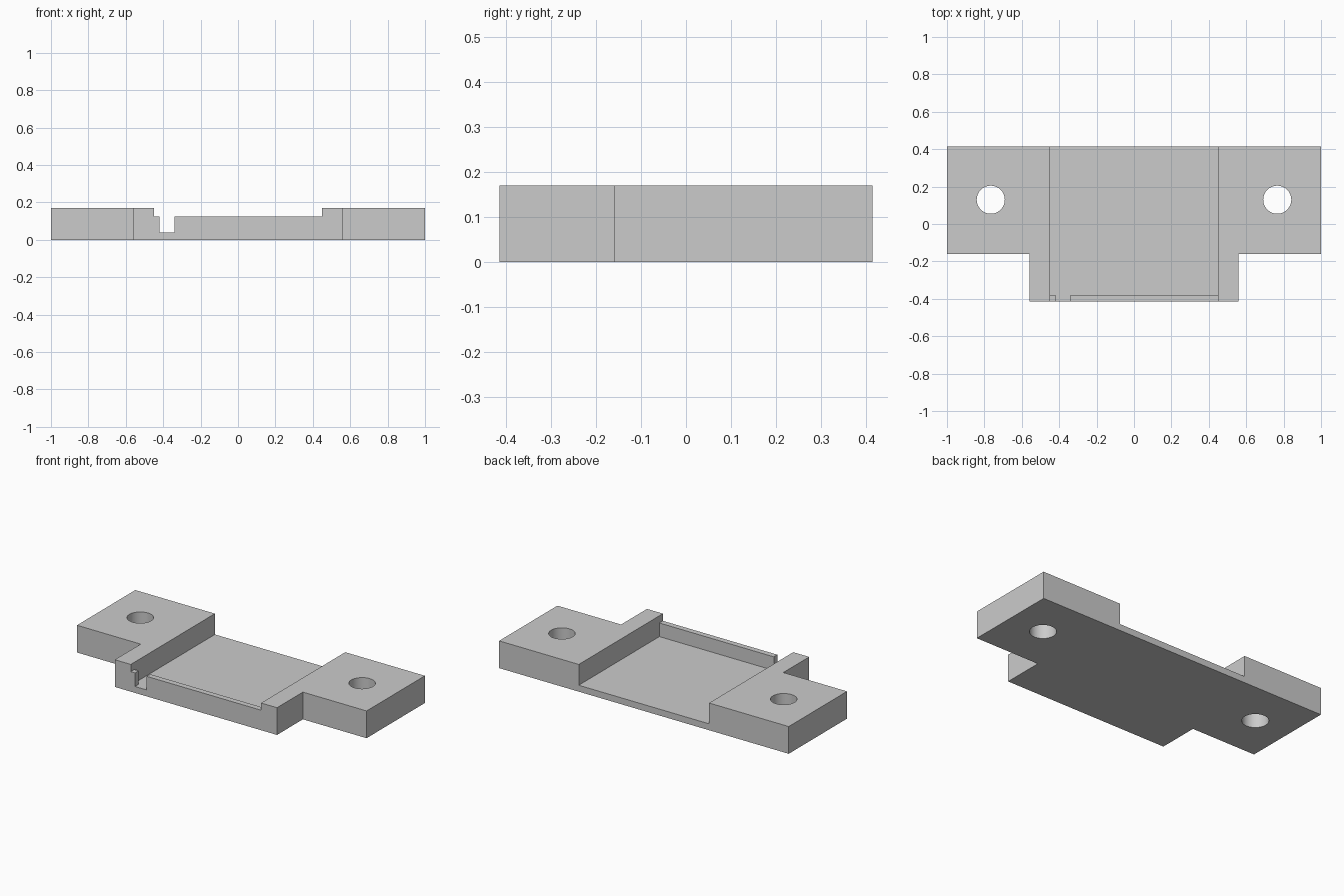
import bpy
import bmesh
import math

cube = bpy.data.objects.get("Cube")
if cube:
    bpy.data.objects.remove(cube, do_unlink=True)

HALF_DEPTH, WING_FRONT = 0.415, -0.16
HEIGHT, FLOOR, LIP_TOP = 0.17, 0.04, 0.125
RAIL, POCKET, LIP_BACK = 0.56, 0.45, -0.38
OUT = 0.6  # cutters overshoot the body to here

grey = bpy.data.materials.new("light grey")
grey.use_nodes = True
colour = (0.6, 0.6, 0.6, 1)
grey.diffuse_color = colour
grey.node_tree.nodes["Principled BSDF"].inputs["Base Color"].default_value = colour


def prism(name, outline, z0, z1):
    """Extrude a plan outline upward into a solid."""
    bm = bmesh.new()
    base = bm.faces.new([bm.verts.new((x, y, z0)) for x, y in outline])
    top = bmesh.ops.extrude_face_region(bm, geom=[base])["geom"]
    verts = [v for v in top if isinstance(v, bmesh.types.BMVert)]
    bmesh.ops.translate(bm, verts=verts, vec=(0, 0, z1 - z0))
    bmesh.ops.recalc_face_normals(bm, faces=bm.faces)
    mesh = bpy.data.meshes.new(name)
    bm.to_mesh(mesh)
    bm.free()
    mesh.materials.append(grey)
    obj = bpy.data.objects.new(name, mesh)
    bpy.context.collection.objects.link(obj)
    return obj


def circle(cx, cy, r, n=48):
    return [(cx + r * math.cos(math.tau * i / n),
             cy + r * math.sin(math.tau * i / n)) for i in range(n)]


# T-shaped mounting plate
half = [(RAIL, -HALF_DEPTH), (RAIL, WING_FRONT), (1, WING_FRONT), (1, HALF_DEPTH)]
plate = prism("mounting_plate", half + [(-x, y) for x, y in reversed(half)], 0, HEIGHT)

# Open-backed pocket with a narrow slot through the front lip
pocket = [(POCKET, LIP_BACK), (POCKET, OUT), (-POCKET, OUT), (-POCKET, LIP_BACK),
          (-0.42, LIP_BACK), (-0.42, -OUT), (-0.34, -OUT), (-0.34, LIP_BACK)]
cutters = [prism("pocket_cutter", pocket, FLOOR, 0.4)]

# Lowered front lip
lip = [(-POCKET, -OUT), (POCKET, -OUT), (POCKET, -0.3), (-POCKET, -0.3)]
cutters.append(prism("lip_cutter", lip, LIP_TOP, 0.4))

# Screw holes through the wings
for side in (-1, 1):
    cutters.append(prism("hole_cutter", circle(side * 0.766, 0.13, 0.075), -0.1, 0.4))

bpy.ops.object.select_all(action='DESELECT')
plate.select_set(True)
bpy.context.view_layer.objects.active = plate
for cutter in cutters:
    cut = plate.modifiers.new("cut", 'BOOLEAN')
    cut.operation, cut.solver, cut.object = 'DIFFERENCE', 'EXACT', cutter
    bpy.ops.object.modifier_apply(modifier=cut.name)
    bpy.data.objects.remove(cutter, do_unlink=True)

bpy.ops.object.shade_smooth_by_angle(angle=math.radians(30))
